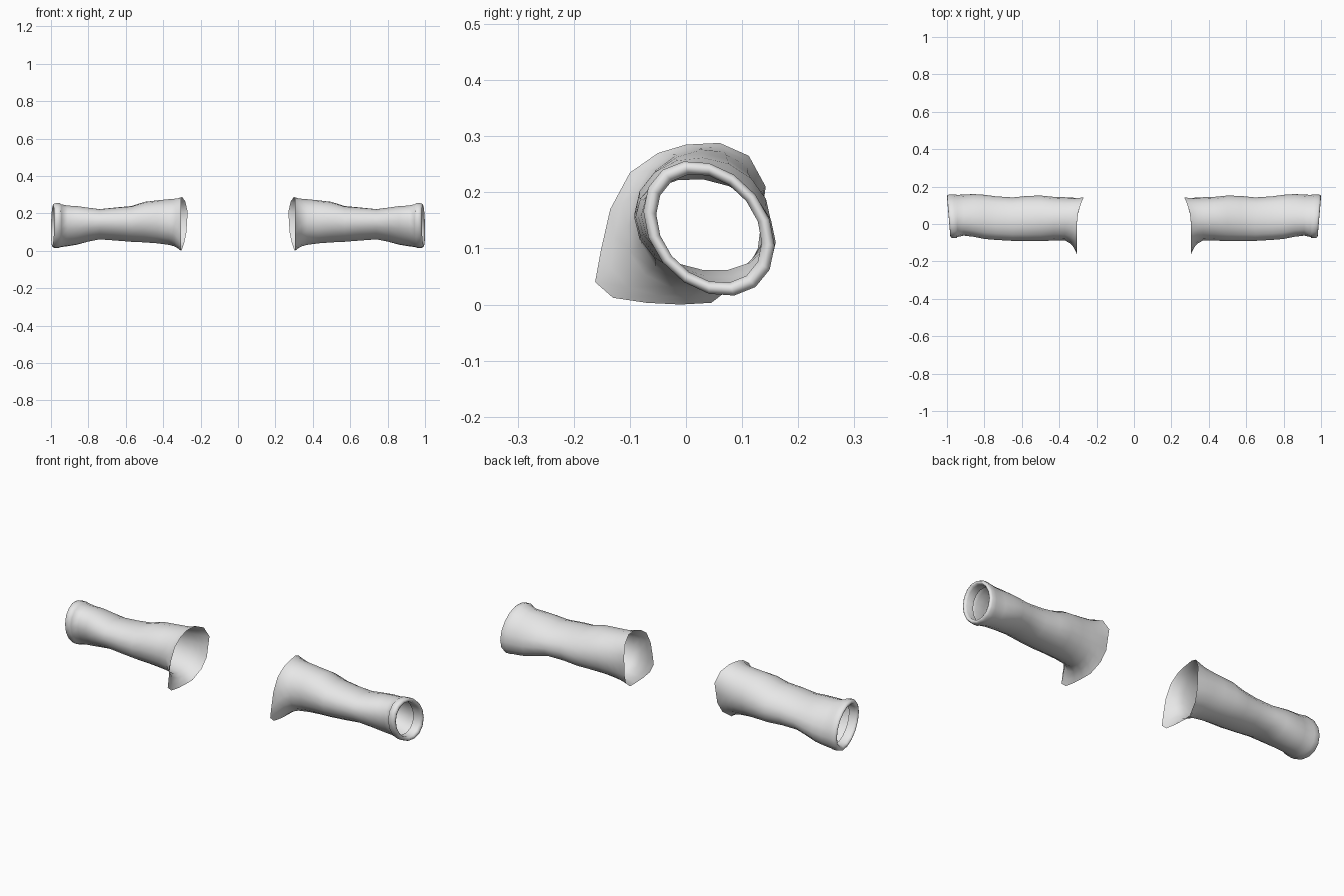
import bpy, bmesh, math

if "Cube" in bpy.data.objects:
    bpy.data.objects.remove(bpy.data.objects["Cube"])

N = 16
cloth = bpy.data.materials.new("light grey cloth")
cloth.diffuse_color = (0.8, 0.8, 0.8, 1)
cloth.use_nodes = True
cloth.node_tree.nodes["Principled BSDF"].inputs["Base Color"].default_value = cloth.diffuse_color

# Flared opening near the body: (y, z), counter-clockwise from the back
OPENING = [(0.135, 0.155), (0.142, 0.21), (0.112, 0.265), (0.06, 0.288),
           (0.0, 0.285), (-0.05, 0.27), (-0.1, 0.235), (-0.135, 0.17),
           (-0.152, 0.095), (-0.162, 0.04), (-0.13, 0.012), (-0.07, 0.003),
           (-0.01, 0.0), (0.045, 0.003), (0.1, 0.045), (0.128, 0.1)]

# Arm stations: x, y min, y max, z min, z max, skew in degrees
STATIONS = [(0.37, -0.088, 0.143, 0.032, 0.276, 0),
            (0.43, -0.088, 0.145, 0.040, 0.270, 2),
            (0.50, -0.092, 0.152, 0.045, 0.262, 4),
            (0.57, -0.092, 0.150, 0.048, 0.240, 6),
            (0.65, -0.090, 0.142, 0.054, 0.233, 8),
            (0.74, -0.085, 0.148, 0.060, 0.224, 10),
            (0.80, -0.080, 0.156, 0.048, 0.232, 12),
            (0.86, -0.068, 0.160, 0.032, 0.240, 14),
            (0.91, -0.062, 0.157, 0.024, 0.243, 15),
            (0.945, -0.070, 0.156, 0.019, 0.250, 15)]
CUFF = (-0.076, 0.158, 0.015, 0.256, 15)


def section(y0, y1, z0, z1, skew, inset=0.0):
    """Skewed oval that fits the given bounds."""
    out = []
    for i in range(N):
        a = 2 * math.pi * i / N
        out.append(((y0 + y1) / 2 + ((y1 - y0) / 2 - inset) * math.cos(a),
                    (z0 + z1) / 2 + ((z1 - z0) / 2 - inset) * math.sin(a - math.radians(skew))))
    return out


def sleeve_rings():
    rings = []
    neck = section(*STATIONS[0][1:])
    # Flared hem, easing from the opening into the arm
    for x, t in ((0.305, 0), (0.318, 0.35), (0.34, 0.75)):
        ring = []
        for (y, z), (ny, nz) in zip(OPENING, neck):
            yy, zz = y + (ny - y) * t, z + (nz - z) * t
            ring.append((x - 0.035 * (1 - t) * (max(0, yy) / 0.14) ** 2, yy, zz))
        rings.append(ring)
    # Arm
    for x, *box in STATIONS:
        rings.append([(x, y, z) for y, z in section(*box)])
    # Rolled cuff with a slanted end and a short inner wall
    for dx, inset in ((-0.035, 0), (-0.012, 0), (-0.003, 0.004), (0, 0.011),
                      (-0.003, 0.018), (-0.012, 0.023), (-0.05, 0.023)):
        rings.append([(0.982 + 0.018 * (y + 0.07) / 0.215 + dx, y, z)
                      for y, z in section(*CUFF, inset)])
    return rings


def build_sleeve(name, side):
    bm = bmesh.new()
    rings = [[bm.verts.new((side * x, y, z)) for x, y, z in r] for r in sleeve_rings()]
    for a, b in zip(rings, rings[1:]):
        for i in range(N):
            j = (i + 1) % N
            bm.faces.new((a[i], a[j], b[j], b[i]))
    # Turn the normals outward, judged by a face on top of the arm
    bm.normal_update()
    bm.faces.ensure_lookup_table()
    if bm.faces[N * 6 + N // 4].normal.z < 0:
        bmesh.ops.reverse_faces(bm, faces=bm.faces[:])
    mesh = bpy.data.meshes.new(name)
    bm.to_mesh(mesh)
    bm.free()
    mesh.materials.append(cloth)
    for p in mesh.polygons:
        p.use_smooth = True
    obj = bpy.data.objects.new(name, mesh)
    bpy.context.collection.objects.link(obj)


build_sleeve("right_sleeve", 1)
build_sleeve("left_sleeve", -1)
